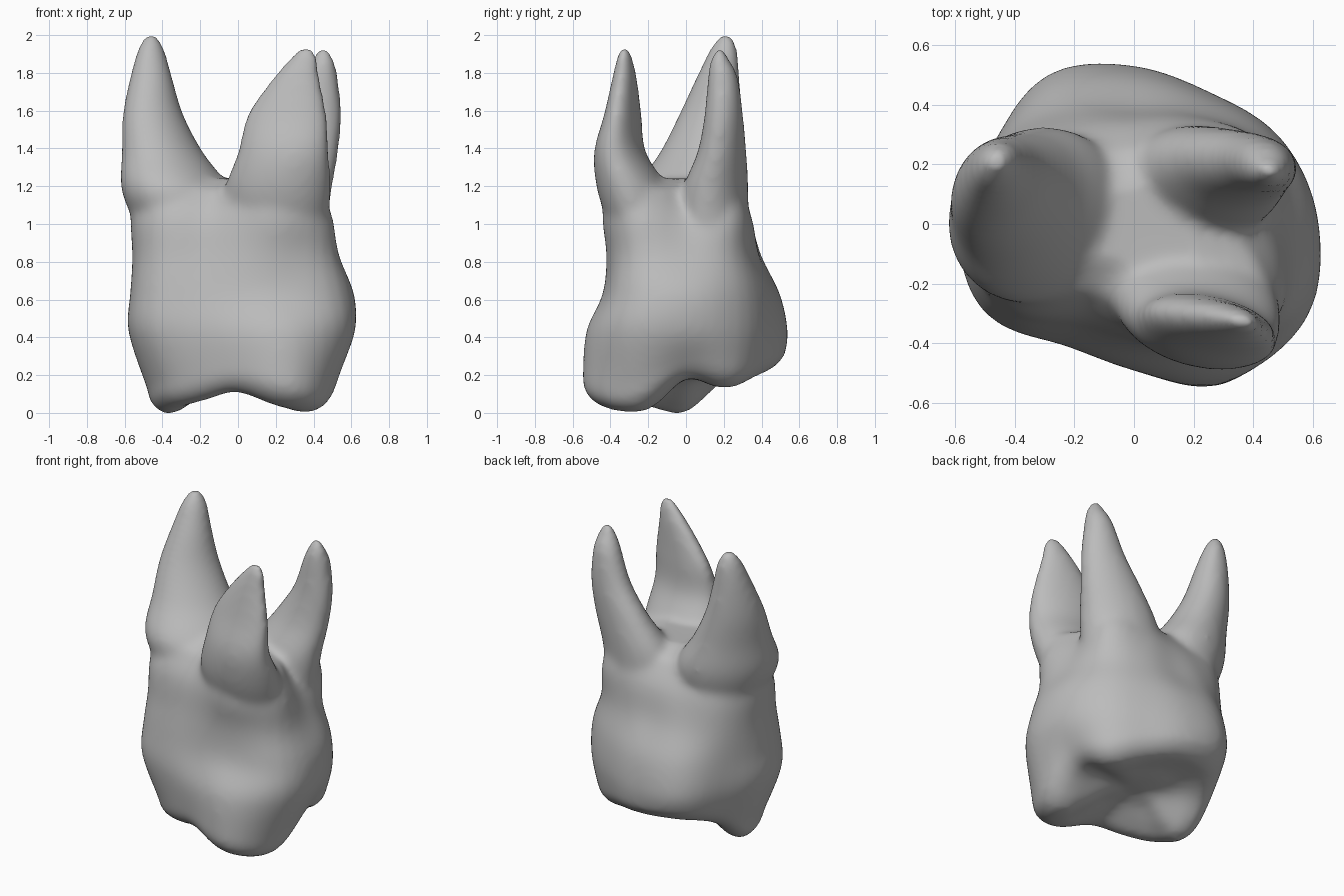
import bpy, bmesh
from math import cos, sin, radians, tau
from mathutils import Vector

cube = bpy.data.objects.get("Cube")
if cube:
    bpy.data.objects.remove(cube)

SIDES = 48


def spline(rows, steps, closed=False):
    """Catmull-Rom interpolation through rows of numbers."""
    n, out = len(rows), []

    def row(i):
        return rows[i % n] if closed else rows[max(0, min(n - 1, i))]

    for i in range(n if closed else n - 1):
        for k in range(steps):
            t = k / steps
            out.append([b + t * (c - a + t * (2 * a - 5 * b + 4 * c - d + t * (3 * (b - c) + d - a))) / 2
                        for a, b, c, d in zip(row(i - 1), row(i), row(i + 1), row(i + 2))])
    return out if closed else out + [list(rows[-1])]


def around(values):
    """Spread twelve values smoothly over all sides."""
    return [v[0] for v in spline([(v,) for v in values], SIDES // len(values), True)]


def loft(bm, rings):
    """Skin a stack of point rings and close both ends with a fan."""
    loops = [[bm.verts.new(p) for p in ring] for ring in rings]
    for low, high in zip(loops, loops[1:]):
        for i in range(SIDES):
            j = (i + 1) % SIDES
            bm.faces.new((low[i], low[j], high[j], high[i]))
    for loop, flip in ((loops[0], True), (loops[-1], False)):
        centre = bm.verts.new(sum((v.co for v in loop), Vector()) / SIDES)
        for i in range(SIDES):
            pair = (loop[i], loop[(i + 1) % SIDES])
            bm.faces.new((*(pair[::-1] if flip else pair), centre))


def polar(radii, heights):
    return [(r * cos(tau * i / SIDES), r * sin(tau * i / SIDES), z)
            for i, (r, z) in enumerate(zip(radii, heights))]


bm = bmesh.new()

# Crown and trunk: radius every 30 degrees, counted from +x
rim_height = around([.21, .16, .21, .25, .26, .20, .03, .06, .10, .14, .06, .04])
rim_radius = around([.53, .53, .49, .52, .55, .50, .48, .48, .44, .48, .62, .58])
levels = [
    (.45, [.61, .57, .51, .53, .58, .54, .58, .58, .47, .49, .60, .66]),
    (.65, [.61, .56, .49, .49, .54, .54, .57, .57, .44, .43, .50, .63]),
    (.85, [.52, .51, .43, .39, .45, .53, .56, .54, .40, .40, .48, .58]),
    (1.05, [.44, .51, .40, .34, .38, .51, .57, .52, .36, .38, .51, .57]),
    (1.2, [.32, .46, .34, .25, .28, .46, .54, .44, .26, .33, .49, .52]),
]

# Chewing surface: rings from the central basin out over the cusps
BASIN = .2
rings = []
for scale, blend, lift in ((.1, 0, 0), (.3, .25, 0), (.5, .7, 0), (.68, .97, -.01),
                           (.82, 1, -.01), (.92, 1, .02), (.98, 1, .06)):
    rings.append(polar([r * scale for r in rim_radius],
                       [BASIN + (h - BASIN) * blend + lift for h in rim_height]))
side = [rim_radius] + [around(radii) for _, radii in levels]
tops = [[h * .8 + .12 for h in rim_height]] + [[z] * SIDES for z, _ in levels]
for radii, heights in zip(spline(side, 4), spline(tops, 4)):
    rings.append(polar(radii, heights))
rings.append(polar([r * .5 for r in side[-1]], [1.26] * SIDES))
loft(bm, rings)

# Roots: height, centre x, centre y, half length, half thickness
roots = [
    (50, [(.8, -.22, .02, .20, .22), (1.0, -.28, .02, .26, .25), (1.2, -.33, .03, .31, .27),
          (1.4, -.40, .085, .24, .195), (1.6, -.45, .13, .18, .145), (1.8, -.46, .17, .12, .105),
          (1.95, -.46, .20, .075, .065), (2.02, -.46, .21, .03, .03)]),
    (-12, [(.8, .18, -.15, .22, .18), (1.0, .20, -.21, .27, .19), (1.2, .21, -.28, .285, .185),
           (1.4, .24, -.35, .245, .13), (1.6, .26, -.335, .215, .09), (1.8, .31, -.325, .125, .06),
           (1.9, .35, -.325, .075, .04), (1.96, .36, -.325, .03, .02)]),
    (-13, [(.8, .20, .10, .22, .18), (1.0, .22, .14, .25, .18), (1.2, .25, .155, .25, .17),
           (1.4, .335, .19, .20, .125), (1.6, .41, .20, .14, .10), (1.8, .44, .195, .09, .08),
           (1.89, .45, .18, .06, .05), (1.95, .45, .18, .03, .02)]),
]
for angle, rows in roots:
    c, s = cos(radians(angle)), sin(radians(angle))
    rings = []
    for z, x, y, a, b in spline(rows, 5):
        ring = [(a * cos(tau * i / SIDES), b * sin(tau * i / SIDES)) for i in range(SIDES)]
        rings.append([(x + u * c - v * s, y + u * s + v * c, z) for u, v in ring])
    loft(bm, rings)

mesh = bpy.data.meshes.new("molar_tooth")
bm.to_mesh(mesh)
bm.free()
tooth = bpy.data.objects.new("molar_tooth", mesh)
bpy.context.collection.objects.link(tooth)

# Fuse the trunk and roots into one smooth skin
fuse = tooth.modifiers.new("fuse", "REMESH")
fuse.mode = "VOXEL"
fuse.voxel_size = .018
soften = tooth.modifiers.new("soften", "SMOOTH")
soften.factor = .5
soften.iterations = 24
bpy.context.view_layer.objects.active = tooth
tooth.select_set(True)
for name in ("fuse", "soften"):
    bpy.ops.object.modifier_apply(modifier=name)

# Stand on the ground
low = min(v.co.z for v in tooth.data.vertices)
for v in tooth.data.vertices:
    v.co.z -= low
bpy.ops.object.shade_smooth()

grey = bpy.data.materials.new("plain_grey")
grey.use_nodes = True
grey.diffuse_color = (.5, .5, .5, 1)
grey.node_tree.nodes["Principled BSDF"].inputs["Base Color"].default_value = grey.diffuse_color
tooth.data.materials.clear()
tooth.data.materials.append(grey)
